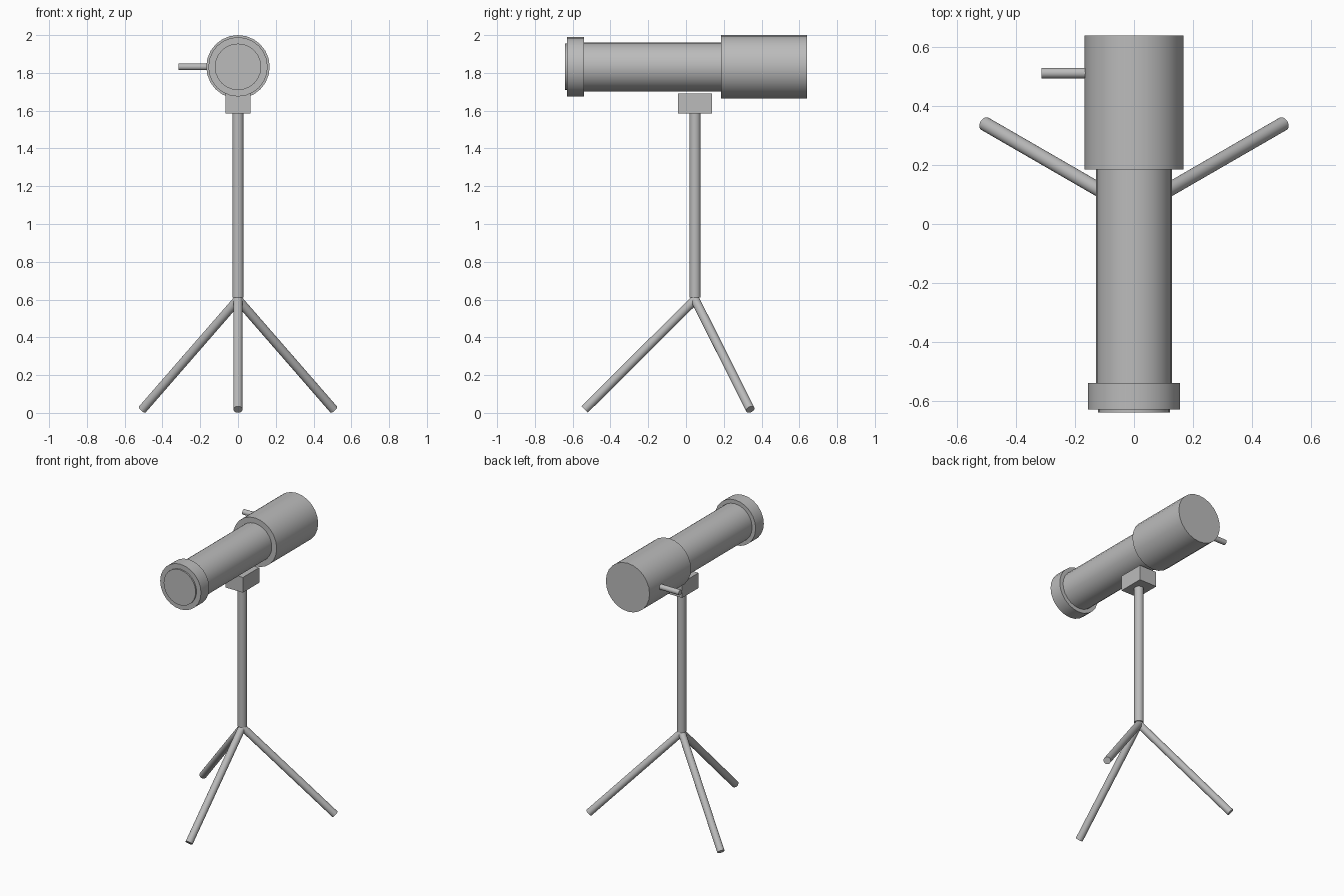
import bpy
import math
from mathutils import Vector

cube = bpy.data.objects.get("Cube")
if cube:
    bpy.data.objects.remove(cube, do_unlink=True)

grey = bpy.data.materials.new("plain grey")
grey.use_nodes = True
colour = (0.5, 0.5, 0.5, 1)
grey.diffuse_color = colour
grey.node_tree.nodes["Principled BSDF"].inputs["Base Color"].default_value = colour


def rod(name, start, end, radius, sides=24):
    """Capped cylinder between two points."""
    start, end = Vector(start), Vector(end)
    axis = end - start
    bpy.ops.mesh.primitive_cylinder_add(
        vertices=sides, radius=radius, depth=axis.length, location=(start + end) / 2)
    obj = bpy.context.object
    obj.rotation_euler = axis.to_track_quat("Z", "Y").to_euler()
    obj.name = name
    obj.data.materials.append(grey)
    bpy.ops.object.shade_smooth_by_angle(angle=math.radians(40))
    return obj


AXIS_Z = 1.832   # height of the optical axis
POST_Y = 0.048   # tripod centre

# Optical tube, front to back
for name, front, back, radius in (
        ("front_lens", -0.64, -0.60, 0.123),
        ("front_collar", -0.63, -0.54, 0.157),
        ("main_tube", -0.56, 0.20, 0.13),
        ("rear_body", 0.185, 0.64, 0.168)):
    rod(name, (0, front, AXIS_Z), (0, back, AXIS_Z), radius)

# Eyepiece on the side of the rear body
rod("eyepiece", (-0.15, 0.513, AXIS_Z), (-0.315, 0.513, AXIS_Z), 0.018)

# Mount block
bpy.ops.mesh.primitive_cube_add(size=1, location=(0, POST_Y, 1.638))
block = bpy.context.object
block.name = "mount_block"
block.scale = (0.134, 0.18, 0.105)
block.data.materials.append(grey)

# Post and three splayed legs
rod("centre_post", (0, POST_Y, 0.61), (0, POST_Y, 1.59), 0.03)
for i, name in enumerate(("front_leg", "left_leg", "right_leg")):
    angle = math.radians(-90 + 120 * i)
    foot = (0.585 * math.cos(angle), POST_Y + 0.585 * math.sin(angle), 0.018)
    rod(name, (0, POST_Y, 0.6), foot, 0.024)
